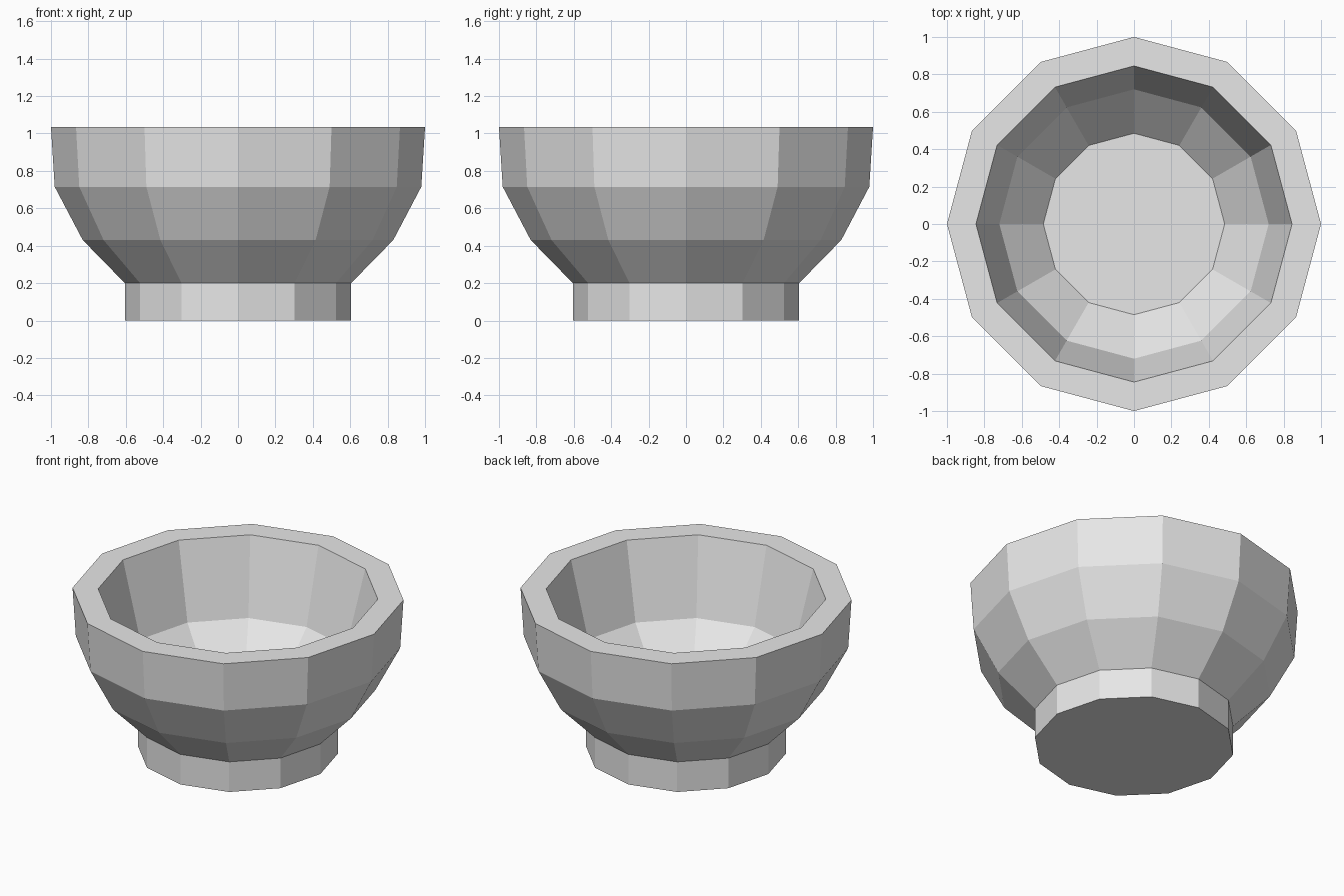
import bpy, bmesh, math

if "Cube" in bpy.data.objects:
    bpy.data.objects.remove(bpy.data.objects["Cube"])

SIDES = 12

grey = bpy.data.materials.new("light grey")
grey.diffuse_color = (0.8, 0.8, 0.8, 1)
grey.use_nodes = True
grey.node_tree.nodes["Principled BSDF"].inputs["Base Color"].default_value = grey.diffuse_color

# Bowl profile (radius, height): foot, outer wall, rim, inner wall, floor
profile = [(0.605, 0.0), (0.605, 0.2), (0.83, 0.43), (0.98, 0.715), (1.0, 1.035),
           (0.845, 1.035), (0.72, 0.54), (0.485, 0.30)]

bm = bmesh.new()
rings = []
for r, z in profile:
    angles = [2 * math.pi * i / SIDES for i in range(SIDES)]
    rings.append([bm.verts.new((r * math.cos(a), r * math.sin(a), z)) for a in angles])

# Faceted walls between neighbouring rings
for low, high in zip(rings, rings[1:]):
    for i in range(SIDES):
        j = (i + 1) % SIDES
        bm.faces.new((low[i], low[j], high[j], high[i]))

# Underside of the foot and inner floor
bm.faces.new(rings[0][::-1])
bm.faces.new(rings[-1])
bmesh.ops.recalc_face_normals(bm, faces=bm.faces)

mesh = bpy.data.meshes.new("bowl")
bm.to_mesh(mesh)
bm.free()
mesh.materials.append(grey)
bpy.context.collection.objects.link(bpy.data.objects.new("bowl", mesh))
